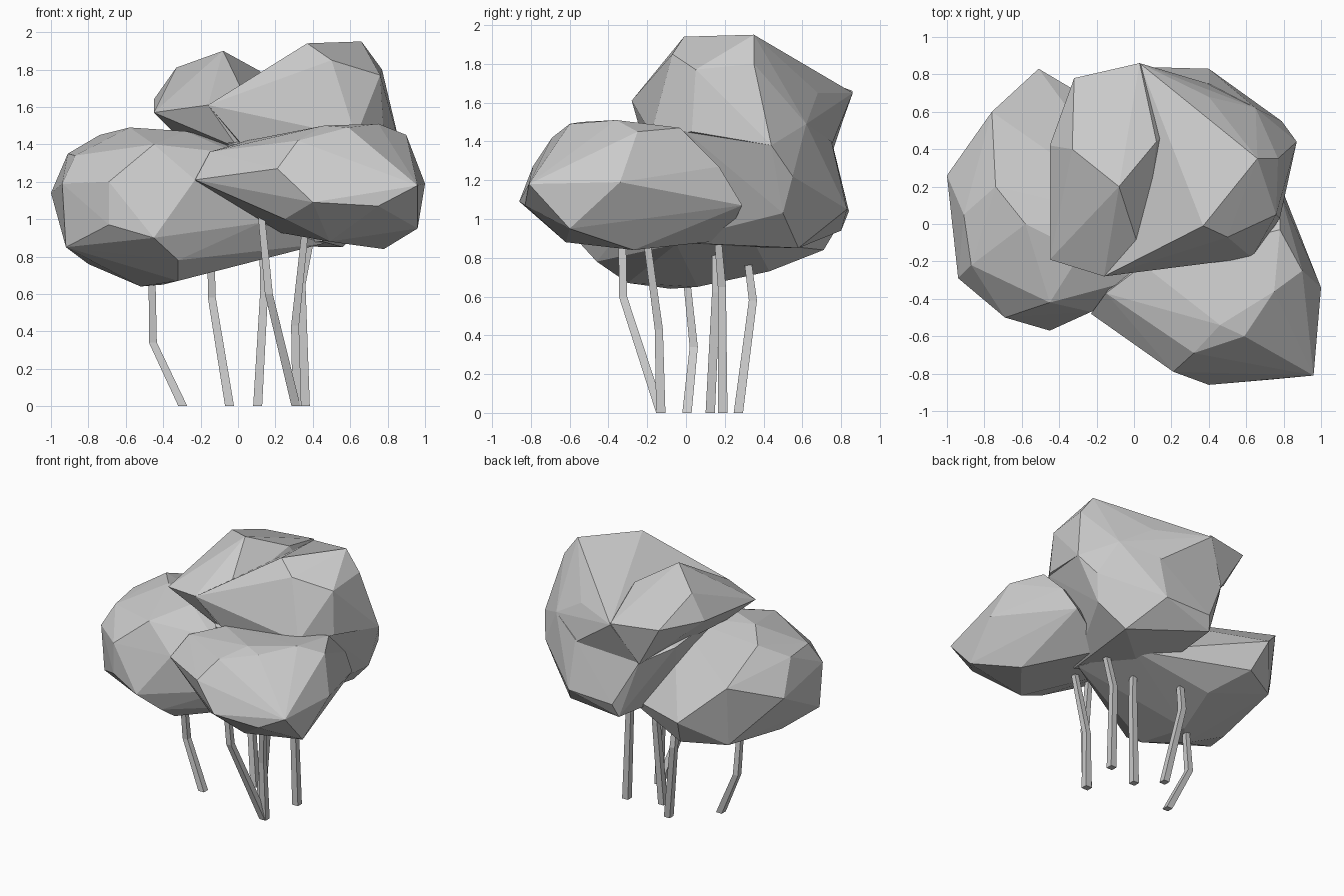
import bpy, bmesh
from mathutils import Vector


def finish(name, bm):
    bmesh.ops.recalc_face_normals(bm, faces=bm.faces)
    mesh = bpy.data.meshes.new(name)
    bm.to_mesh(mesh)
    bm.free()
    ob = bpy.data.objects.new(name, mesh)
    bpy.context.collection.objects.link(ob)
    return ob


def clump(name, *tiers):
    """Faceted foliage: convex skin around a few contour tiers."""
    bm = bmesh.new()
    for tier in tiers:
        for p in tier:
            bm.verts.new(p)
    res = bmesh.ops.convex_hull(bm, input=bm.verts)
    junk = {g for g in res["geom_interior"] + res["geom_unused"]
            if isinstance(g, bmesh.types.BMVert)}
    bmesh.ops.delete(bm, geom=list(junk), context='VERTS')
    return finish(name, bm)


def stem(name, path, r0=0.024, r1=0.018):
    """Four-sided bent stem with level cross-sections."""
    bm = bmesh.new()
    rings = []
    for i, p in enumerate(path):
        r = r0 + (r1 - r0) * i / (len(path) - 1)
        rings.append([bm.verts.new(Vector(p) + Vector((a * r, b * r, 0)))
                      for a, b in ((-1, -1), (1, -1), (1, 1), (-1, 1))])
    for lo, hi in zip(rings, rings[1:]):
        for k in range(4):
            bm.faces.new((lo[k], lo[k - 3], hi[k - 3], hi[k]))
    bm.faces.new(rings[0][::-1])
    bm.faces.new(rings[-1])
    return finish(name, bm)


# Low left clump, its underside running on towards the right
clump("left_foliage",
      [(-.52, -.08, .64), (-.32, -.3, .67), (-.4, .06, .65), (-.8, 0, .76),
       (-.3, .43, .73), (-.45, .71, .84), (-.74, .55, .83), (.46, -.05, .87),
       (.3, .35, .88)],
      [(-.92, -.28, .85), (-.69, -.5, .97), (-.45, -.57, .9), (-.32, -.46, .78),
       (.12, -.3, .98), (-.51, .83, 1.04), (-1, .26, 1.14)],
      [(-.94, -.29, 1.19), (-.69, -.5, 1.2), (-.23, -.47, 1.21), (-.76, .6, 1.28)],
      [(-.87, -.22, 1.34), (-.45, -.42, 1.4), (0, -.3, 1.35), (.1, 0, 1.38),
       (-.91, .05, 1.35), (-.74, .2, 1.45), (-.58, 0, 1.49), (-.28, -.15, 1.47)])

# Low front right clump
clump("front_foliage",
      [(.78, -.27, .84), (.49, -.62, .88), (.96, -.6, .95), (.25, -.69, 1),
       (.1, 0, .95), (.45, .2, .89)],
      [(.4, -.86, 1.09), (.75, -.83, 1.07), (.96, -.81, 1.18), (1, -.34, 1.19),
       (.75, .29, 1.07), (.21, -.79, 1.27), (-.23, -.48, 1.21)],
      [(.32, -.69, 1.42), (.46, -.54, 1.5), (.59, -.6, 1.49), (.75, -.36, 1.51),
       (.9, -.25, 1.45), (.78, -.03, 1.47), (.63, -.2, 1.46), (.05, -.22, 1.42),
       (-.15, -.37, 1.36), (.78, .17, 1.27)])

# Body of the tall back clump
clump("back_foliage",
      [(.45, -.1, .88), (.56, .58, .85), (0, .1, .86), (0, .8, .94)],
      [(.74, .5, 1.03), (.4, .83, 1.05), (.03, .84, 1.04)],
      [(.87, .44, 1.38), (.79, .55, 1.22), (.65, .62, 1.49), (-.14, .76, 1.37),
       (.4, .75, 1.4), (-.3, .1, 1.5), (-.02, -.24, 1.4), (.63, -.18, 1.44),
       (.76, 0, 1.45), (-.3, .55, 1.45)])

# Left and right lobes of the crown
clump("crown_left_lobe",
      [(-.34, 0, 1.46), (0, -.2, 1.38), (-.14, .76, 1.36), (.3, .6, 1.4)],
      [(-.45, -.19, 1.57), (-.16, -.28, 1.61), (.05, -.2, 1.63), (-.45, .42, 1.64),
       (-.32, .78, 1.67), (.03, .86, 1.66)],
      [(-.33, .4, 1.81), (-.08, .2, 1.9), (.12, .44, 1.79)])
clump("crown_right_lobe",
      [(.02, -.22, 1.4), (.63, -.18, 1.44), (.78, .03, 1.45), (.87, .44, 1.38),
       (.65, .62, 1.49), (-.14, .76, 1.37), (.4, .75, 1.38)],
      [(-.16, -.28, 1.61), (.07, -.22, 1.61), (.79, .2, 1.63), (.03, .86, 1.65),
       (.4, .68, 1.65)],
      [(.5, -.07, 1.85), (.76, .05, 1.77), (.37, -.01, 1.94), (.66, .35, 1.95),
       (.77, .35, 1.8), (.34, .6, 1.8)])

# Stems
stems = [
    [(-.295, .005, 0), (-.455, .04, .34), (-.46, 0, .72)],
    [(-.045, .27, 0), (-.14, .345, .58), (-.145, .31, .85)],
    [(.105, .125, 0), (.14, .155, .62), (.13, .15, .95)],
    [(.31, -.13, 0), (.165, -.325, .6), (.125, -.33, 1.02)],
    [(.315, -.13, 0), (.305, -.14, .43), (.36, -.21, .95)],
    [(.36, .19, 0), (.34, .185, .65), (.4, .16, .95)],
]
for i, path in enumerate(stems):
    stem(f"stem_{i + 1}", path)
